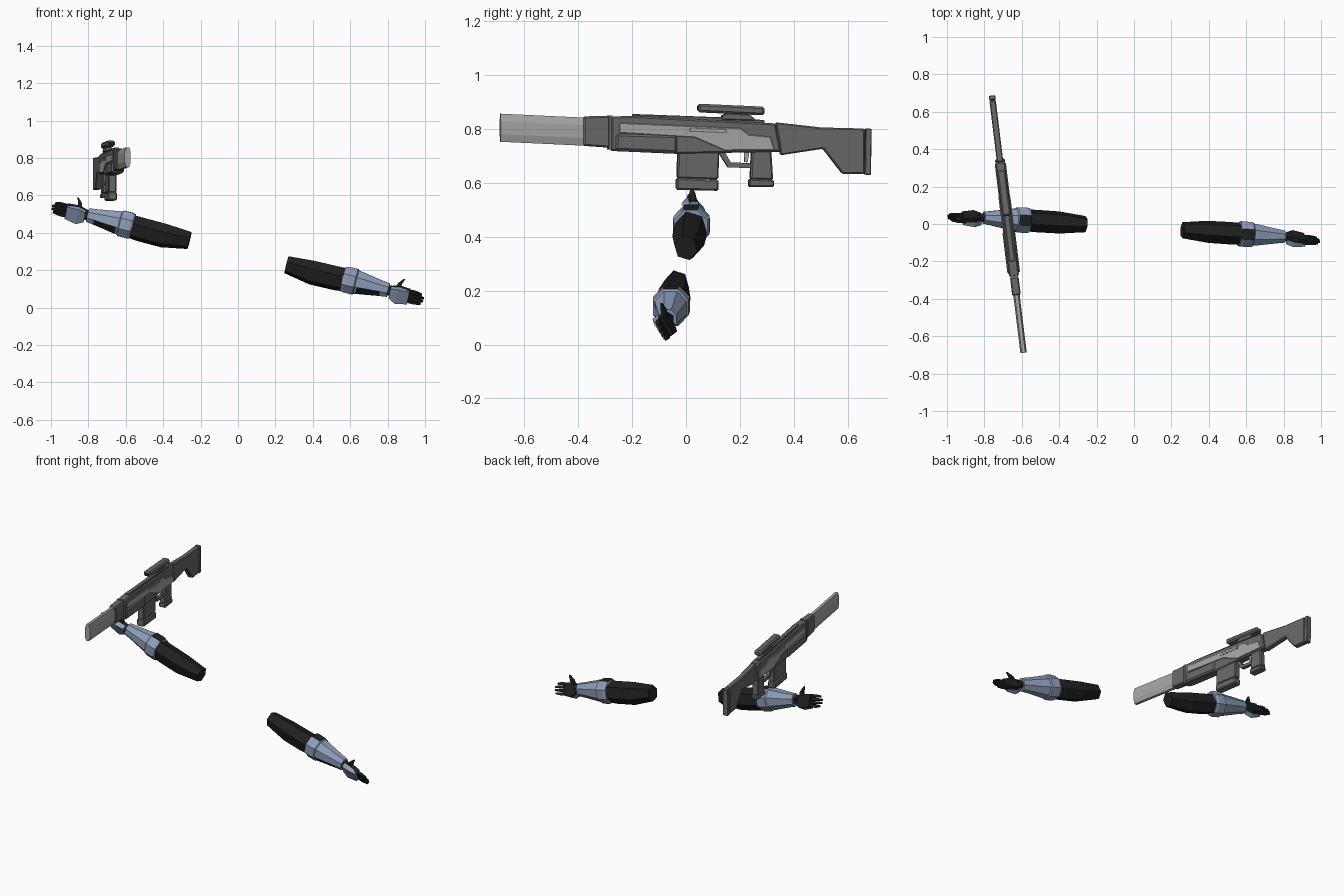
import bpy, bmesh, math
from mathutils import Vector, Matrix


def material(name, rgb):
    m = bpy.data.materials.new(name)
    m.diffuse_color = (*rgb, 1)
    return m


BLACK = material("black_suit", (0.014, 0.014, 0.014))
BLUE = material("steel_blue", (0.27, 0.34, 0.48))
DARK = material("dark_grey", (0.14, 0.14, 0.14))
LIGHT = material("light_grey", (0.38, 0.38, 0.38))

# Placement of the two groups
RIFLE = Matrix.Translation((-0.675, 0, 0)) @ Matrix.Rotation(math.radians(7), 4, 'Z')
ARMS = (Matrix.Translation((0, -0.017, 0.294)) @ Matrix.Rotation(math.radians(-3.6), 4, 'Z')
        @ Matrix.Rotation(math.radians(14), 4, 'Y'))


def finish(name, bm, mats, matrix):
    bmesh.ops.recalc_face_normals(bm, faces=bm.faces)
    bm.transform(matrix)
    me = bpy.data.meshes.new(name)
    bm.to_mesh(me)
    bm.free()
    for m in mats:
        me.materials.append(m)
    ob = bpy.data.objects.new(name, me)
    bpy.context.collection.objects.link(ob)


def plate(name, pts, width, mat, bevel=0.0, x=0.0):
    """Side profile (y, z) extruded across the rifle."""
    bm = bmesh.new()
    f = bm.faces.new([bm.verts.new((x - width / 2, y * 1.006, z)) for y, z in pts])
    ext = bmesh.ops.extrude_face_region(bm, geom=[f])
    bmesh.ops.translate(bm, vec=(width, 0, 0),
                        verts=[v for v in ext["geom"] if isinstance(v, bmesh.types.BMVert)])
    bmesh.ops.recalc_face_normals(bm, faces=bm.faces)
    if bevel:
        bmesh.ops.bevel(bm, geom=bm.edges[:], offset=bevel, segments=1, affect='EDGES')
    finish(name, bm, [mat], RIFLE)


def section(s, hy, hz, n=6, roll=0.0, cy=0.0, cz=0.0):
    """Polygon across the arm at distance s from the middle."""
    k = 1 / math.cos(math.pi / n)
    c, d = math.cos(math.radians(roll)), math.sin(math.radians(roll))
    out = []
    for i in range(n):
        a = 2 * math.pi * (i + 0.5) / n
        y, z = hy * k * math.cos(a), hz * k * math.sin(a)
        out.append(Vector((s, cy + y * c - z * d, cz + y * d + z * c)))
    return out


def loft(name, rings, mats, matrix, rule=None):
    bm = bmesh.new()
    rows = [[bm.verts.new(p) for p in r] for r in rings]
    n = len(rows[0])
    for j in range(len(rows) - 1):
        for i in range(n):
            f = bm.faces.new((rows[j][i], rows[j][(i + 1) % n],
                              rows[j + 1][(i + 1) % n], rows[j + 1][i]))
            f.material_index = rule(j, i) if rule else 0
    bm.faces.new(rows[0])
    bm.faces.new(rows[-1])
    finish(name, bm, mats, matrix)


# ---- Rifle ----
def barrel_ring(y, top, bottom):
    w, c, e = 0.017, 0.009, 0.028
    half = [(c, top), (w, top - e), (w, bottom + e), (c, bottom)]
    return [Vector((x, y, z)) for x, z in half + [(-x, z) for x, z in reversed(half)]]


loft("barrel", [barrel_ring(-0.694, 0.856, 0.752), barrel_ring(-0.37, 0.841, 0.737)], [LIGHT], RIFLE)
plate("barrel_shroud", [(-0.382, 0.846), (-0.285, 0.848), (-0.285, 0.73), (-0.382, 0.737)],
      0.046, DARK, 0.006)
plate("shroud_collar", [(-0.29, 0.85), (-0.275, 0.85), (-0.275, 0.724), (-0.29, 0.724)], 0.04, DARK)
plate("receiver", [(-0.28, 0.845), (-0.2, 0.848), (0.33, 0.82), (0.35, 0.715), (-0.03, 0.707),
                   (-0.28, 0.718)], 0.052, DARK, 0.006)
plate("top_rail", [(-0.2, 0.855), (0.2, 0.84), (0.29, 0.832), (0.29, 0.81), (-0.2, 0.83)],
      0.028, DARK, 0.003)
plate("side_panels", [(-0.25, 0.822), (0.2, 0.802), (0.23, 0.778), (0.31, 0.77), (0.325, 0.722),
                      (0.14, 0.72), (0.03, 0.768), (-0.25, 0.785)], 0.06, LIGHT, 0.002)
plate("ejection_slot", [(0.007, 0.805), (0.148, 0.8), (0.148, 0.784), (0.007, 0.789)], 0.062, DARK)
plate("slot_cover", [(0.012, 0.801), (0.143, 0.796), (0.143, 0.788), (0.012, 0.793)], 0.064, LIGHT)
plate("handguard", [(-0.262, 0.782), (-0.037, 0.775), (-0.037, 0.711), (-0.265, 0.72)],
      0.068, DARK, 0.008)
plate("stock", [(0.332, 0.824), (0.5, 0.805), (0.662, 0.801), (0.662, 0.632), (0.58, 0.633),
                (0.508, 0.726), (0.35, 0.702)], 0.034, DARK, 0.005)
plate("butt_pad", [(0.665, 0.801), (0.688, 0.8), (0.685, 0.629), (0.662, 0.63)], 0.034, DARK, 0.003)
plate("magazine", [(-0.032, 0.72), (0.122, 0.72), (0.118, 0.612), (-0.033, 0.617)], 0.042, DARK, 0.005)
plate("magazine_base", [(-0.036, 0.618), (0.118, 0.611), (0.118, 0.57), (-0.036, 0.574)],
      0.05, DARK, 0.006)
plate("grip", [(0.242, 0.72), (0.315, 0.72), (0.322, 0.61), (0.237, 0.612)], 0.04, DARK, 0.006)
plate("grip_base", [(0.232, 0.614), (0.325, 0.61), (0.325, 0.585), (0.232, 0.585)], 0.046, DARK, 0.005)
plate("trigger_guard", [(0.118, 0.715), (0.155, 0.657), (0.245, 0.654), (0.245, 0.672),
                        (0.165, 0.676), (0.142, 0.715)], 0.022, DARK)
plate("trigger", [(0.215, 0.72), (0.236, 0.72), (0.228, 0.675), (0.216, 0.678)], 0.012, LIGHT)
plate("scope", [(0.044, 0.893), (0.29, 0.882), (0.29, 0.85), (0.044, 0.861)], 0.046, DARK, 0.008)
plate("scope_neck", [(0.155, 0.87), (0.225, 0.868), (0.215, 0.835), (0.17, 0.837)], 0.026, DARK)
plate("scope_mount", [(0.13, 0.848), (0.15, 0.858), (0.235, 0.853), (0.26, 0.83), (0.13, 0.834)],
      0.036, DARK, 0.003)
plate("scope_lens", [(0.0425, 0.885), (0.046, 0.885), (0.046, 0.869), (0.0425, 0.869)], 0.028, BLACK)

# ---- Arms, mirrored left and right ----
FAN = -60  # roll of the hand
fy, fz = math.cos(math.radians(FAN)), math.sin(math.radians(FAN))

for side, sign in (("right", 1), ("left", -1)):
    M = ARMS @ Matrix.Diagonal((sign, 1, 1, 1))

    loft(side + "_upper_arm",
         [section(0.268, 0.038, 0.042, 6, 15), section(0.41, 0.052, 0.058, 6, 15, 0, -0.008),
          section(0.54, 0.053, 0.058, 6, 15, 0, -0.006), section(0.64, 0.05, 0.055, 6, 15)],
         [BLACK], M)

    # elbow cuff with a dark opening over the top
    loft(side + "_elbow_cuff",
         [section(0.58, 0.062, 0.066, 8), section(0.595, 0.068, 0.07, 8),
          section(0.648, 0.066, 0.07, 8), section(0.655, 0.058, 0.062, 8)],
         [BLUE, BLACK], M, lambda j, i: int(j < 2 and i == 1))

    # forearm armour with a dark strip on the lower front
    loft(side + "_forearm",
         [section(0.645, 0.06, 0.064, 8), section(0.665, 0.058, 0.062, 8),
          section(0.79, 0.038, 0.042, 8), section(0.83, 0.032, 0.037, 8)],
         [BLUE, BLACK], M, lambda j, i: int(j == 1 and i == 4))
    loft(side + "_wrist", [section(0.82, 0.022, 0.024), section(0.86, 0.022, 0.024)], [BLACK], M)

    # hand: dark palm and armoured back
    loft(side + "_palm",
         [section(0.845, 0.024, 0.016, 4, FAN), section(0.88, 0.042, 0.019, 4, FAN, 0, -0.006),
          section(0.945, 0.038, 0.014, 4, FAN, -0.005, -0.004)], [BLACK], M)
    loft(side + "_hand_guard",
         [section(0.842, 0.03, 0.013, 4, FAN, -0.014, -0.01),
          section(0.88, 0.045, 0.015, 4, FAN, -0.018, -0.016),
          section(0.945, 0.038, 0.008, 4, FAN, -0.02, -0.013)], [BLUE], M)

    # fingers fan out from the palm
    for k, (o, tip) in enumerate(((-0.028, 1.012), (-0.009, 1.026), (0.01, 1.025), (0.029, 1.015))):
        rings = [section(s, r, r, 4, FAN, -0.01 + o * fy * g, -0.004 + o * fz * g)
                 for s, r, g in ((0.93, 0.009, 1.0), (0.98, 0.008, 1.08), (tip, 0.005, 1.0))]
        loft(f"{side}_finger_{k + 1}", rings, [BLACK], M)

    # thumb, rising from the top of the hand
    thumb = []
    for s, y, z, r in ((0.875, -0.005, 0.015, 0.012), (0.884, -0.012, 0.052, 0.01),
                       (0.902, -0.018, 0.08, 0.004)):
        thumb.append([Vector((s + a * r, y + b * r, z)) for a, b in
                      ((1, 1), (-1, 1), (-1, -1), (1, -1))])
    loft(side + "_thumb", thumb, [BLACK], M)
